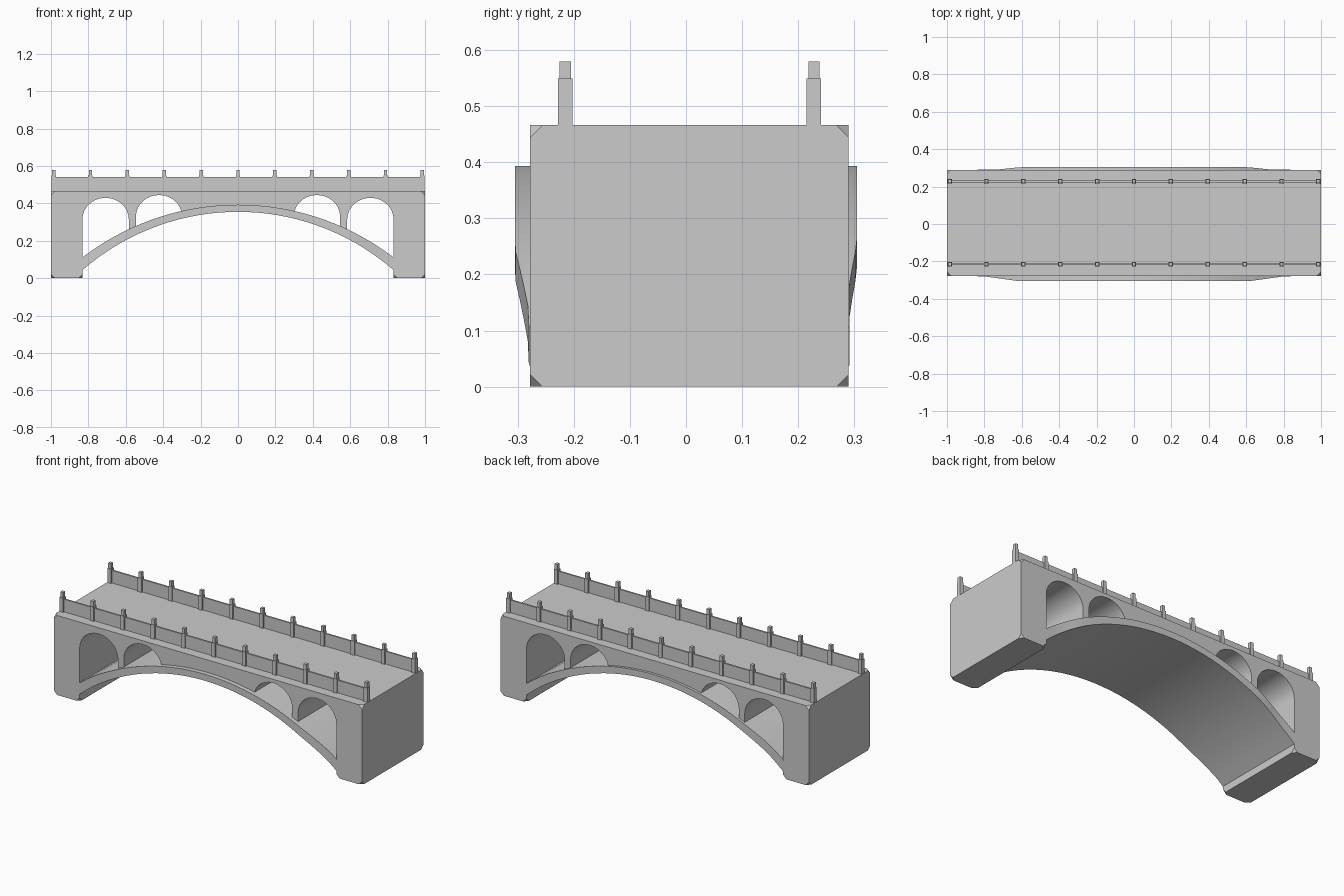
import bpy, bmesh, math

if "Cube" in bpy.data.objects:
    bpy.data.objects.remove(bpy.data.objects["Cube"])

stone = bpy.data.materials.new("grey_stone")
stone.diffuse_color = (0.6, 0.6, 0.6, 1)
stone.use_nodes = True
stone.node_tree.nodes["Principled BSDF"].inputs["Base Color"].default_value = stone.diffuse_color
FRONT, BACK, DECK_Z = -0.278, 0.29, 0.466


def arc_z(x, crown, radius):
    return crown - radius + math.sqrt(radius * radius - x * x)


def extrados(x):
    return arc_z(x, 0.393, 1.37)


def intrados(x):
    return arc_z(x, 0.355, 1.266)


def finish(name, bm, smooth=False):
    bmesh.ops.recalc_face_normals(bm, faces=bm.faces)
    me = bpy.data.meshes.new(name)
    bm.to_mesh(me)
    bm.free()
    me.materials.append(stone)
    ob = bpy.data.objects.new(name, me)
    bpy.context.collection.objects.link(ob)
    if smooth:
        bpy.ops.object.select_all(action='DESELECT')
        ob.select_set(True)
        bpy.context.view_layer.objects.active = ob
        bpy.ops.object.shade_smooth_by_angle(angle=math.radians(30))
    return ob


def add_box(bm, x0, x1, y0, y1, z0, z1):
    vs = bmesh.ops.create_cube(bm, size=1)["verts"]
    for v in vs:
        v.co = ((x0 + x1) / 2 + v.co.x * (x1 - x0),
                (y0 + y1) / 2 + v.co.y * (y1 - y0),
                (z0 + z1) / 2 + v.co.z * (z1 - z0))


def opening(cx, spring, top, half=0.124, n=14):
    """Elliptical head of a spandrel opening, left to right."""
    pts = []
    for i in range(n + 1):
        a = math.pi * (1 - i / n)
        pts.append((cx + half * math.cos(a), spring + (top - spring) * math.sin(a)))
    return pts


# Body: abutments, spandrel walls with four openings, and deck in one profile
sunk = 0.015
left = [(-1, DECK_Z), (-1, 0), (-0.832, 0)]
left += opening(-0.708, 0.315, 0.43)
left += [(-0.584, extrados(0.584) - sunk), (-0.546, extrados(0.546) - sunk)]
left += [p for p in opening(-0.422, 0.33, 0.445) if p[1] > extrados(p[0])]
left += [(x, extrados(x) - sunk) for x in (-0.298, -0.2, -0.1)]
profile = left + [(0, extrados(0) - sunk)] + [(-x, z) for x, z in reversed(left)]
bm = bmesh.new()
face = bm.faces.new([bm.verts.new((x, FRONT, z)) for x, z in profile])
ext = bmesh.ops.extrude_face_region(bm, geom=[face])["geom"]
for v in ext:
    if isinstance(v, bmesh.types.BMVert):
        v.co.y = BACK
# trimmed block corners
corners = [v for v in bm.verts if v.co.z < 0.001 or (abs(v.co.x) > 0.99 and v.co.z > 0.4)]
bmesh.ops.bevel(bm, geom=corners, offset=0.022, segments=1, affect='VERTICES')
finish("bridge_body", bm, True)

# Main arch ring: projects from the walls and fades into them near the feet
bm = bmesh.new()
rows = []
N = 32
for i in range(N + 1):
    x = -0.838 + 1.676 * i / N
    f = min(1, max(0, (0.80 - abs(x)) / 0.18))
    b = min(1, max(0, (0.73 - abs(x)) / 0.13))
    yf, yb = FRONT - 0.002 - 0.025 * f, BACK + 0.001 + 0.014 * b
    zt, zb = extrados(x), intrados(x)
    rows.append([bm.verts.new(c) for c in
                 ((x, yf, zb), (x, yf, zt), (x, yb, zt), (x, yb, zb))])
for a, c in zip(rows, rows[1:]):
    for k in range(4):
        m = (k + 1) % 4
        bm.faces.new((a[k], a[m], c[m], c[k]))
bm.faces.new(rows[0])
bm.faces.new(rows[-1])
finish("arch_ring", bm, True)

# Parapets: thin wall panels with eleven capped posts each
for side, y in (("front", -0.215), ("back", 0.228)):
    bm = bmesh.new()
    add_box(bm, -0.99, 0.99, y - 0.005, y + 0.005, DECK_Z - 0.005, 0.54)
    finish(side + "_parapet_wall", bm)
    bm = bmesh.new()
    for i in range(11):
        x = -0.986 + 0.1972 * i
        add_box(bm, x - 0.012, x + 0.012, y - 0.013, y + 0.013, DECK_Z - 0.005, 0.549)
        add_box(bm, x - 0.009, x + 0.009, y - 0.01, y + 0.01, 0.545, 0.58)
    finish(side + "_parapet_posts", bm)
